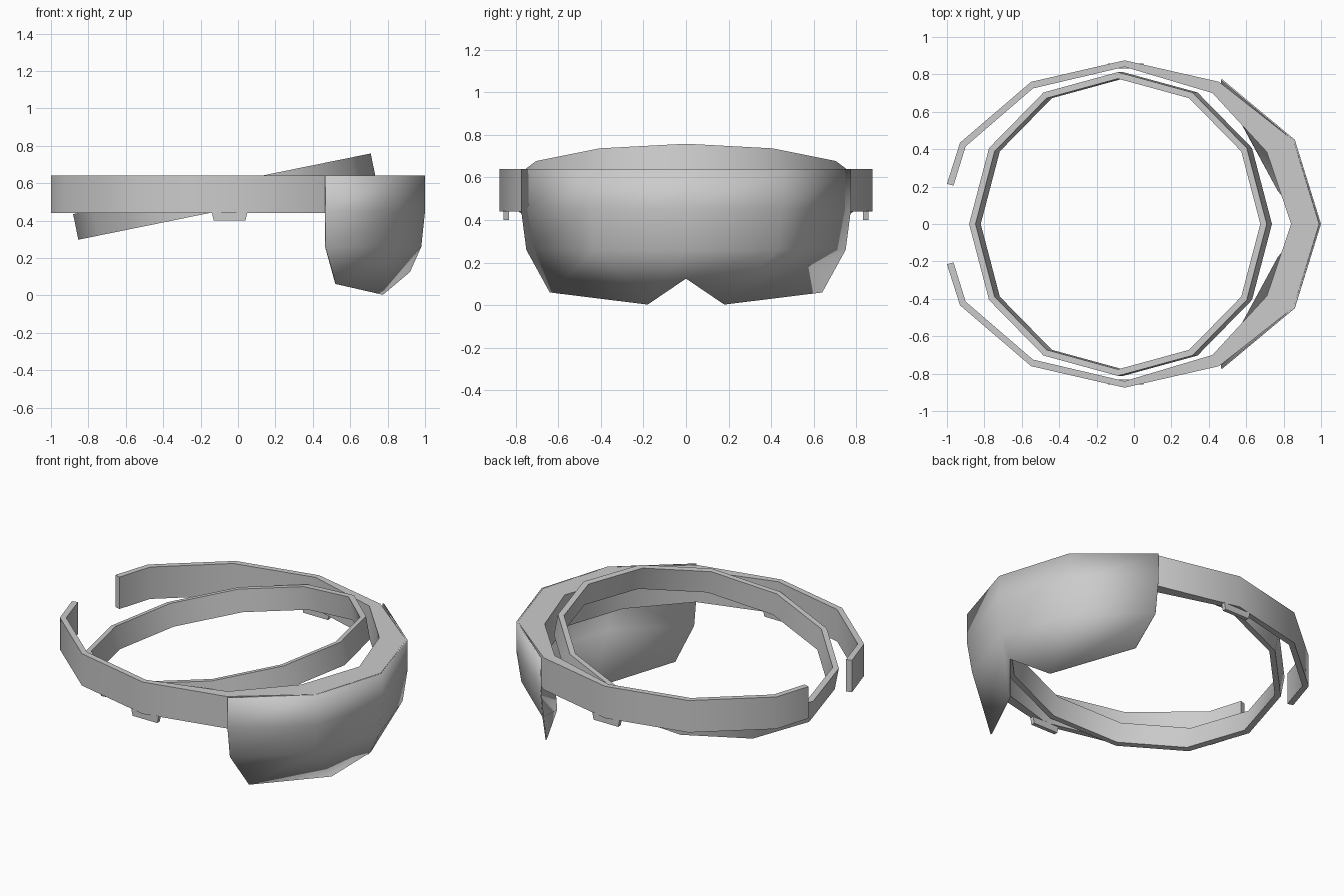
import bpy, bmesh, math
from mathutils import Matrix

if "Cube" in bpy.data.objects:
    bpy.data.objects.remove(bpy.data.objects["Cube"])


def make_object(name, bm, angle=40):
    bmesh.ops.recalc_face_normals(bm, faces=bm.faces)
    mesh = bpy.data.meshes.new(name)
    bm.to_mesh(mesh)
    bm.free()
    ob = bpy.data.objects.new(name, mesh)
    bpy.context.collection.objects.link(ob)
    bpy.ops.object.select_all(action='DESELECT')
    bpy.context.view_layer.objects.active = ob
    ob.select_set(True)
    bpy.ops.object.shade_smooth_by_angle(angle=math.radians(angle))
    return ob


def strip(outer, inner, z0, z1, closed=False):
    """Walled band between an outer and an inner path of (x, y) points."""
    bm = bmesh.new()
    rings = [[bm.verts.new((x, y, z)) for (x, y), z in
              ((o, z0), (o, z1), (i, z1), (i, z0))]
             for o, i in zip(outer, inner)]
    n = len(rings)
    for k in range(n if closed else n - 1):
        a, b = rings[k], rings[(k + 1) % n]
        for j in range(4):
            m = (j + 1) % 4
            bm.faces.new((a[j], a[m], b[m], b[j]))
    if not closed:
        bm.faces.new(rings[0])
        bm.faces.new(rings[-1])
    return bm


def mirrored(half):
    """Half path ending on y = 0, continued to the other side."""
    return half + [(p[0], -p[1], *p[2:]) for p in reversed(half[:-1])]


# Outer band: open at the back, thicker behind the visor
outer = [(-1.0, .215), (-.93, .435), (-.55, .76), (-.05, .875),
         (.455, .76), (.853, .447), (.99, 0)]
inner = [(-.965, .205), (-.90, .415), (-.54, .725), (-.05, .84),
         (.42, .70), (.71, .385), (.84, 0)]
make_object("outer_band", strip(mirrored(outer), mirrored(inner), .44, .64))

# Inner headband: tilted twelve-sided ring
def ring(r):
    return [(r * math.cos(k * math.pi / 6), r * math.sin(k * math.pi / 6))
            for k in range(12)]

bm = strip(ring(.812), ring(.777), -.07, .07, closed=True)
bm.transform(Matrix.Translation((-.072, 0, .528))
             @ Matrix.Rotation(math.radians(-11.5), 4, 'Y'))
make_object("inner_headband", bm)

# Visor: faceted shield curving in below, with a nose notch
rows = [
    [(.47, .775, .64), (.86, .45, .64), (1.0, 0, .64)],
    [(.47, .775, .45), (.86, .45, .45), (1.0, 0, .45)],
    [(.47, .75, .26), (.84, .43, .26), (.98, 0, .26)],
    [(.525, .64, .06), (.775, .18, .003), (.92, 0, .125)],
]
bm = bmesh.new()
grid = [[bm.verts.new(p) for p in mirrored(row)] for row in rows]
for a, b in zip(grid, grid[1:]):
    for k in range(len(a) - 1):
        bm.faces.new((a[k], a[k + 1], b[k + 1], b[k]))
visor = make_object("visor", bm, 50)
shell = visor.modifiers.new("thickness", 'SOLIDIFY')
shell.thickness = .008
# keep the outer skin in place whichever way the open sheet was oriented
shell.offset = -1 if visor.data.polygons[0].normal.y > 0 else 1

# Small tapered tabs under each side of the band
for side, y in (("left", .845), ("right", -.845)):
    bm = bmesh.new()
    bmesh.ops.create_cube(bm, size=1)
    for v in bm.verts:
        width = .19 if v.co.z > 0 else .17
        v.co = (-.045 + v.co.x * width, y + v.co.y * .025,
                .422 + v.co.z * .044)
    make_object(side + "_tab", bm, 30)
